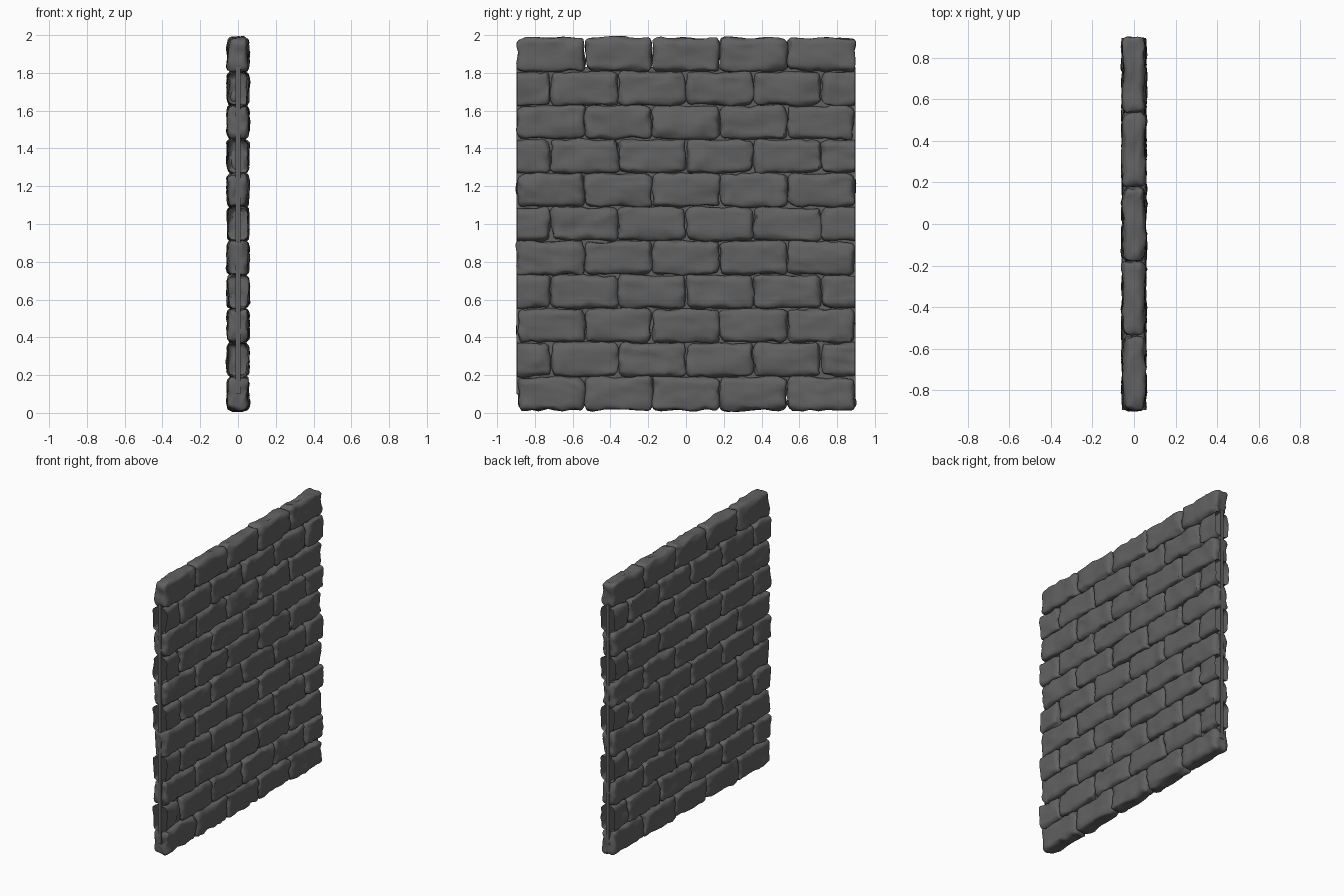
import bpy, bmesh, math, random
from mathutils import Vector, noise

if "Cube" in bpy.data.objects:
    bpy.data.objects.remove(bpy.data.objects["Cube"])

random.seed(4)
ROWS, PITCH, Z0 = 11, 0.1794, 0.0135
LENGTH, END = 0.358, 0.895
HALF = Vector((0.053, LENGTH / 2 - 0.002, PITCH / 2 - 0.002))
ROUND = 0.03

stone_grey = bpy.data.materials.new("dark_stone")
stone_grey.diffuse_color = (0.12, 0.12, 0.12, 1)
stone_grey.use_nodes = True
stone_grey.node_tree.nodes["Principled BSDF"].inputs["Base Color"].default_value = stone_grey.diffuse_color


def make_object(name, bm):
    mesh = bpy.data.meshes.new(name)
    bm.to_mesh(mesh)
    bm.free()
    mesh.materials.append(stone_grey)
    ob = bpy.data.objects.new(name, mesh)
    bpy.context.collection.objects.link(ob)
    return ob


def add_stone(target, centre):
    """Rounded, lumpy block; shells past the wall end are sliced off and left open."""
    bm = bmesh.new()
    bmesh.ops.create_cube(bm, size=2)
    bmesh.ops.subdivide_edges(bm, edges=bm.edges[:], cuts=12, use_grid_fill=True)
    seed = Vector([random.uniform(-50, 50) for _ in range(3)])
    for v in bm.verts:
        # pack the grid towards the edges, then round them
        p = Vector([math.sin(c * math.pi / 2) * h for c, h in zip(v.co, HALF)])
        inner = Vector([max(-(h - ROUND), min(h - ROUND, c)) for c, h in zip(p, HALF)])
        d = p - inner
        if d.length > 0:
            p = inner + d.normalized() * ROUND
        # hewn surface: broad waves plus finer chips
        n = noise.noise_vector(p * 10 + seed) * 0.012
        n += noise.noise_vector(p * 26 - seed) * 0.010
        v.co = p + n + centre
    s = 1 if centre.y > 0 else -1
    if abs(centre.y) + 0.01 > END:
        bmesh.ops.bisect_plane(
            bm, geom=bm.verts[:] + bm.edges[:] + bm.faces[:],
            plane_co=(0, s * END, 0), plane_no=(0, s, 0), clear_outer=True)
    tmp = bpy.data.meshes.new("stone_tmp")
    bm.to_mesh(tmp)
    bm.free()
    target.from_mesh(tmp)
    bpy.data.meshes.remove(tmp)


# Stone courses in running bond
for row in range(ROWS):
    bm = bmesh.new()
    z = Z0 + (row + 0.5) * PITCH
    count = 5 if row % 2 == 0 else 6
    for i in range(count):
        add_stone(bm, Vector((0, (i - (count - 1) / 2) * LENGTH, z)))
    ob = make_object(f"stone_course_{row + 1}", bm)
    for o in bpy.context.selected_objects:
        o.select_set(False)
    ob.select_set(True)
    bpy.context.view_layer.objects.active = ob
    bpy.ops.object.shade_smooth_by_angle(angle=math.radians(50))

# Thin mortar panel in the middle of the wall, showing at both ends
bm = bmesh.new()
bmesh.ops.create_cube(bm, size=1)
for v in bm.verts:
    v.co = Vector((v.co.x * 0.026, v.co.y * 1.794, 0.965 + v.co.z * 1.73))
make_object("mortar_panel", bm)
